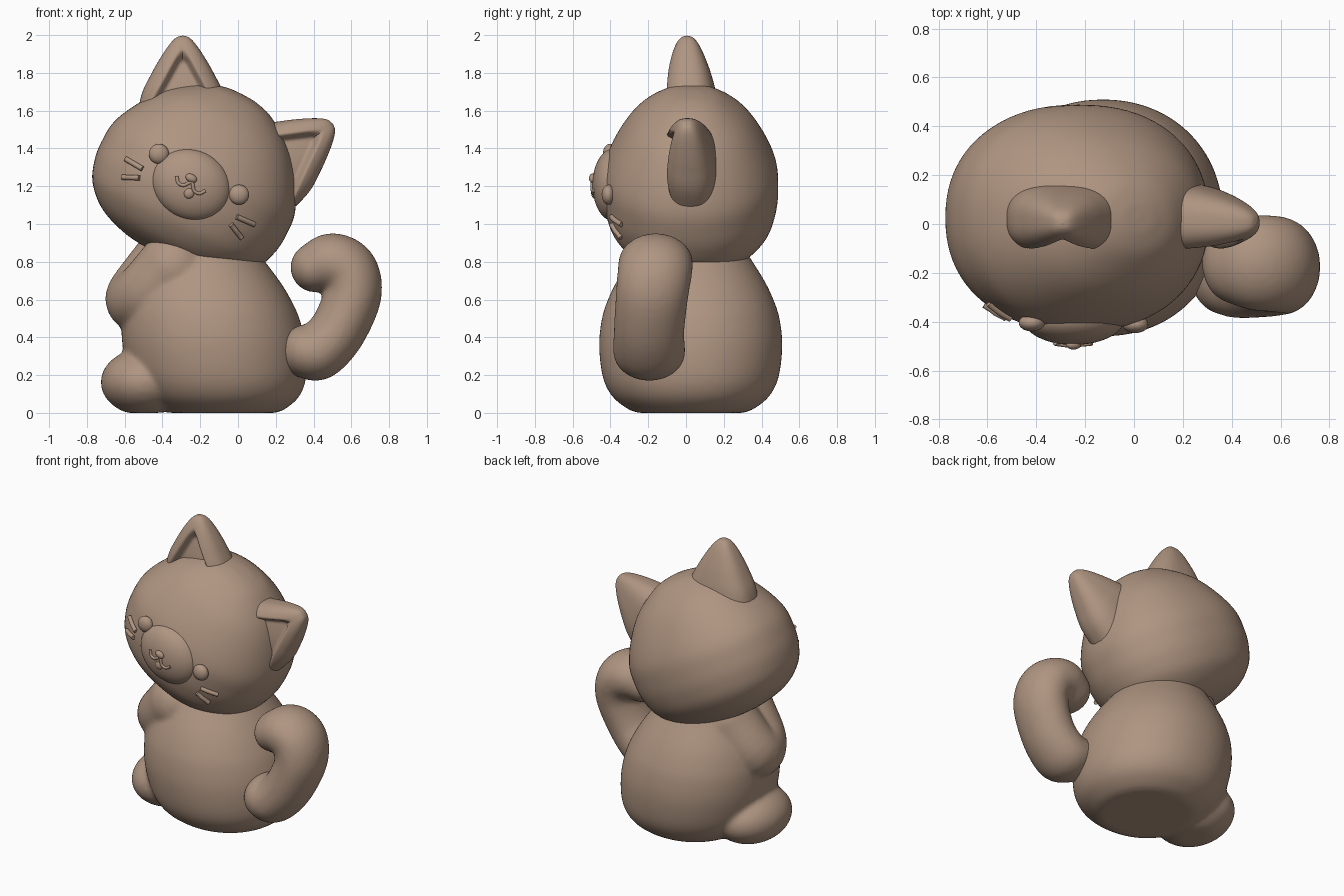
import bpy, bmesh
from math import cos, sin, pi, radians, sqrt
from mathutils import Matrix, Vector

if "Cube" in bpy.data.objects:
    bpy.data.objects.remove(bpy.data.objects["Cube"])

clay = bpy.data.materials.new("warm_clay")
clay.use_nodes = True
COLOR = (0.43, 0.30, 0.22, 1)
clay.diffuse_color = COLOR
clay.node_tree.nodes["Principled BSDF"].inputs["Base Color"].default_value = COLOR

# Head space: tilted sideways
HEAD = Matrix.Translation((-0.22, 0.025, 1.27)) @ Matrix.Rotation(radians(27), 4, 'Y')
FACE_X = 0.025
DEPTH = 0.845
ROUND = 2.2  # superellipse power of the head


def finish(name, bm, matrix=Matrix()):
    bmesh.ops.remove_doubles(bm, verts=bm.verts, dist=1e-5)
    bmesh.ops.recalc_face_normals(bm, faces=bm.faces)
    mesh = bpy.data.meshes.new(name)
    bm.to_mesh(mesh)
    bm.free()
    mesh.materials.append(clay)
    obj = bpy.data.objects.new(name, mesh)
    bpy.context.collection.objects.link(obj)
    obj.matrix_world = matrix
    bpy.ops.object.select_all(action='DESELECT')
    obj.select_set(True)
    bpy.context.view_layer.objects.active = obj
    bpy.ops.object.shade_smooth_by_angle(angle=radians(50))
    return obj


def spline(points, steps):
    """Catmull-Rom samples through points of any dimension."""
    p = [Vector(q) for q in points]
    p = [p[0] * 2 - p[1]] + p + [p[-1] * 2 - p[-2]]
    out = []
    for i in range(1, len(p) - 2):
        a, b, c, d = p[i - 1:i + 3]
        for k in range(steps):
            t = k / steps
            out.append(0.5 * (2 * b + (c - a) * t + (2 * a - 5 * b + 4 * c - d) * t * t
                              + (3 * b - a - 3 * c + d) * t ** 3))
    return out + [p[-2]]


def super_circle(count, power):
    """Unit outline, squarer as the power grows."""
    def bend(v):
        return abs(v) ** (2 / power) * (1 if v > 0 else -1)
    return [(bend(cos(2 * pi * i / count)), bend(sin(2 * pi * i / count))) for i in range(count)]


def loft(bm, rings):
    rows = [[bm.verts.new(v) for v in ring] for ring in rings]
    n = len(rows[0])
    for low, high in zip(rows, rows[1:]):
        for i in range(n):
            j = (i + 1) % n
            bm.faces.new((low[i], low[j], high[j], high[i]))


def add_ellipsoid(bm, center, size):
    bmesh.ops.create_icosphere(bm, subdivisions=4, radius=1, matrix=Matrix.Translation(
        center) @ Matrix.Diagonal((*size, 1)))


def add_limb(bm, chain, y_scale=1.0):
    """Swept spheres; chain holds x, y, z, radius."""
    for x, y, z, r in spline(chain, 6):
        add_ellipsoid(bm, (x, y, z), (r, r * y_scale, r))


def ellipsoid(name, center, size, matrix):
    bm = bmesh.new()
    add_ellipsoid(bm, center, size)
    return finish(name, bm, matrix)


def fuse(name, bm, rounds):
    """Melt overlapping shells into one soft skin."""
    obj = finish(name, bm)
    remesh = obj.modifiers.new("fuse", 'REMESH')
    remesh.mode = 'VOXEL'
    remesh.voxel_size = 0.014
    remesh.use_smooth_shade = True
    soften = obj.modifiers.new("soften", 'SMOOTH')
    soften.iterations = rounds


def tube(name, points, radius):
    curve = bpy.data.curves.new(name, 'CURVE')
    curve.dimensions = '3D'
    curve.bevel_depth = radius
    curve.bevel_resolution = 4
    curve.use_fill_caps = True
    line = curve.splines.new('POLY')
    line.points.add(len(points) - 1)
    for point, co in zip(line.points, points):
        point.co = (*co, 1)
    curve.materials.append(clay)
    obj = bpy.data.objects.new(name, curve)
    bpy.context.collection.objects.link(obj)
    obj.matrix_world = HEAD


# Body: leaning pear fused with the folded arm and the foot
body_profile = spline([(0, 0), (0.14, 0), (0.275, 0), (0.355, 0.035), (0.425, 0.1), (0.468, 0.2),
                       (0.485, 0.36), (0.47, 0.5), (0.438, 0.6), (0.39, 0.7), (0.315, 0.82),
                       (0.25, 0.92), (0.15, 1.0), (0, 1.03)], 5)
body = bmesh.new()
loft(body, [[(r * c - 0.08 - 0.13 * z, r * s + 0.025, z) for c, s in super_circle(80, 2.1)]
            for r, z in body_profile])
add_limb(body, [(-0.36, 0.07, 0.80, 0.195), (-0.52, 0.02, 0.615, 0.178),
                (-0.48, -0.10, 0.63, 0.175), (-0.34, -0.145, 0.765, 0.195)])
add_ellipsoid(body, (-0.495, -0.01, 0.163), (0.232, 0.285, 0.178))
for v in body.verts:
    v.co.z = max(v.co.z, 0)
fuse("body", body, 12)

# Head: wide at the cheeks
head_profile = spline([(0, -0.475), (0.2, -0.46), (0.375, -0.4), (0.488, -0.3), (0.535, -0.19),
                       (0.548, -0.08), (0.535, 0.05), (0.46, 0.2), (0.352, 0.335),
                       (0.2, 0.44), (0.09, 0.475), (0, 0.482)], 6)
head = bmesh.new()
loft(head, [[(r * c + FACE_X, r * s * DEPTH, z) for c, s in super_circle(80, ROUND)]
            for r, z in head_profile])
finish("head", head, HEAD)


def face_y(x, z):
    r = min(head_profile, key=lambda p: abs(p[1] - z))[0]
    return -DEPTH * max(r ** ROUND - abs(x - FACE_X) ** ROUND, 0) ** (1 / ROUND)


# Muzzle, nose and mouth
MUZZLE = Vector((0.005, -0.41, -0.068))
ellipsoid("muzzle", MUZZLE, (0.215, 0.11, 0.185), HEAD)


def muzzle_y(x, z):
    return MUZZLE.y - 0.11 * sqrt(1 - ((x - MUZZLE.x) / 0.215) ** 2
                                  - ((z - MUZZLE.z) / 0.185) ** 2)


ellipsoid("nose", (-0.012, -0.519, -0.037), (0.032, 0.02, 0.022), HEAD)
ellipsoid("tongue", (0.014, -0.509, -0.112), (0.028, 0.018, 0.03), HEAD)
smile = [(-0.085, -0.062), (-0.062, -0.09), (-0.03, -0.088), (0, -0.055),
         (0.03, -0.088), (0.062, -0.09), (0.085, -0.062)]
tube("mouth", [(x, muzzle_y(x, z) - 0.002, z) for x, z in spline(smile, 5)], 0.009)


# Ears: rounded wedges with a triangular hollow in front
def ear(name, tip, tilt):
    outline = spline([(0, 0, 0), (0.008, 0.03, 0.028), (0.037, 0.062, 0.055), (0.1, 0.107, 0.085),
                      (0.2, 0.165, 0.118), (0.32, 0.22, 0.142), (0.5, 0.25, 0.15)], 8)
    rings = []
    for h, w, thick in outline:
        ring = []
        for c, s in super_circle(128, 2.6):
            x, y = w * c, thick * s
            if s < 0:
                d = min(max(((h - 0.075) * 0.55 - abs(x)) / 0.05 + 0.4, 0), 1)
                y += 0.06 * d * d * (3 - 2 * d) * min(max((h - 0.06) / 0.08, 0), 1)
            ring.append((x, y + 0.045 * h, -h))
        rings.append(ring)
    bm = bmesh.new()
    loft(bm, rings)
    finish(name, bm, HEAD @ Matrix.Translation(tip) @ Matrix.Rotation(radians(tilt), 4, 'Y'))


ear("right_ear", (-0.395, -0.02, 0.615), -27)
ear("left_ear", (0.525, -0.02, 0.56), 27)

# Eyes and whiskers, mirrored across the face
for side, label in ((-1, "right"), (1, "left")):
    x = 0.015 + side * 0.238
    ellipsoid(label + "_eye", (x, face_y(x, 0) - 0.008, 0), (0.053, 0.035, 0.053), HEAD)
    for row, (start, end) in enumerate((((0.28, -0.11), (0.382, -0.104)),
                                        ((0.272, -0.16), (0.355, -0.198)))):
        points = []
        for k in range(7):
            px, pz = Vector(start).lerp(Vector(end), k / 6)
            px = 0.015 + side * px
            points.append((px, face_y(px, pz) - 0.006, pz))
        tube(f"{label}_whisker_{row + 1}", points, 0.014)

# Curled tail
tail = bmesh.new()
add_limb(tail, [(0.37, -0.19, 0.325, 0.145), (0.43, -0.195, 0.33, 0.153),
                (0.53, -0.195, 0.44, 0.15), (0.605, -0.18, 0.62, 0.154),
                (0.585, -0.165, 0.745, 0.158), (0.50, -0.16, 0.795, 0.156),
                (0.41, -0.16, 0.77, 0.132)], 1.25)
fuse("tail", tail, 10)
